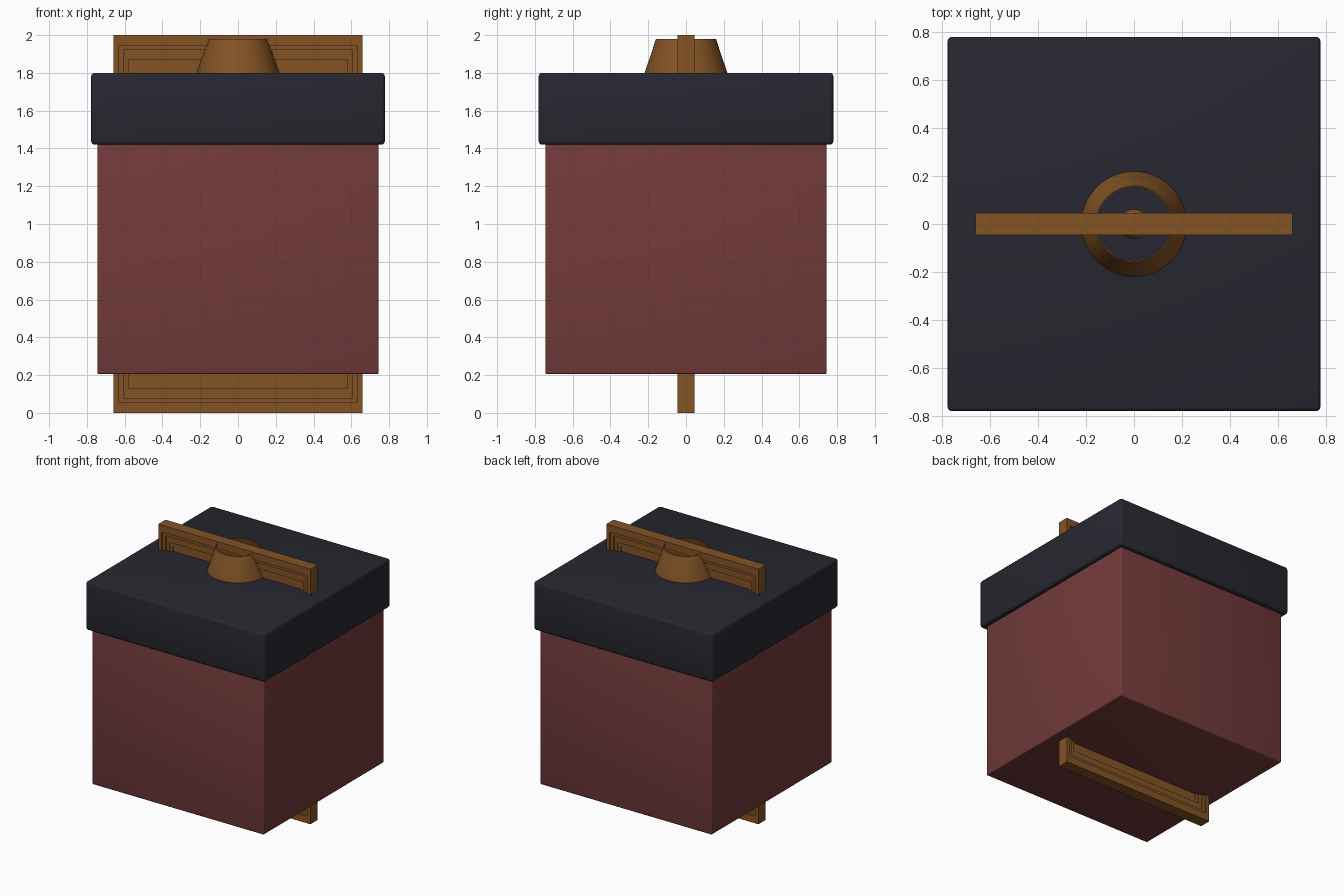
import bpy, bmesh, math

if "Cube" in bpy.data.objects:
    bpy.data.objects.remove(bpy.data.objects["Cube"])


def material(name, rgb):
    m = bpy.data.materials.new(name)
    m.diffuse_color = (*rgb, 1)
    m.use_nodes = True
    m.node_tree.nodes["Principled BSDF"].inputs["Base Color"].default_value = m.diffuse_color
    return m


RED = material("dull red", (0.17, 0.042, 0.042))
NAVY = material("dark navy", (0.02, 0.02, 0.03))
GOLD = material("bronze", (0.23, 0.088, 0.018))


def add_object(name, bm, mat):
    bmesh.ops.recalc_face_normals(bm, faces=bm.faces)
    me = bpy.data.meshes.new(name)
    bm.to_mesh(me)
    bm.free()
    me.materials.append(mat)
    ob = bpy.data.objects.new(name, me)
    bpy.context.collection.objects.link(ob)
    return ob


def smooth(ob, angle=30):
    bpy.ops.object.select_all(action='DESELECT')
    ob.select_set(True)
    bpy.context.view_layer.objects.active = ob
    bpy.ops.object.shade_smooth_by_angle(angle=math.radians(angle))


def box(name, hx, hy, z0, z1, mat, bevel):
    bm = bmesh.new()
    bmesh.ops.create_cube(bm, size=1)
    for v in bm.verts:
        v.co = (v.co.x * 2 * hx, v.co.y * 2 * hy, z0 + (v.co.z + 0.5) * (z1 - z0))
    bmesh.ops.bevel(bm, geom=list(bm.edges), offset=bevel, segments=3,
                    profile=0.5, affect='EDGES')
    smooth(add_object(name, bm, mat))


def revolve(name, profile, mat, n=48):
    bm = bmesh.new()
    rings = [[bm.verts.new((r * math.cos(2 * math.pi * i / n),
                            r * math.sin(2 * math.pi * i / n), z))
              for i in range(n)] for r, z in profile]
    for a, b in zip(rings, rings[1:]):
        for i in range(n):
            j = (i + 1) % n
            bm.faces.new((a[i], a[j], b[j], b[i]))
    bm.faces.new(rings[0])
    bm.faces.new(rings[-1])
    smooth(add_object(name, bm, mat), 35)


# Box body and lid
box("box_body", 0.745, 0.745, 0.205, 1.44, RED, 0.01)
box("box_lid", 0.777, 0.78, 1.42, 1.80, NAVY, 0.018)

# Upright band around the box, stepping inward on front and back
steps = [(0.0, 0.0, 0.045), (0.03, 0.055, 0.045), (0.03, 0.055, 0.033),
         (0.055, 0.08, 0.033), (0.055, 0.08, 0.023), (0.08, 0.13, 0.023),
         (0.08, 0.13, 0.014), (0.105, 0.155, 0.014), (0.105, 0.155, 0.007)]
loops = [(ix, iz, -y) for ix, iz, y in reversed(steps)] + steps
bm = bmesh.new()
rings = []
for ix, iz, y in loops:
    hx = 0.66 - ix
    rings.append([bm.verts.new(p) for p in (
        (-hx, y, iz), (hx, y, iz), (hx, y, 2 - iz), (-hx, y, 2 - iz))])
for a, b in zip(rings, rings[1:]):
    for i in range(4):
        j = (i + 1) % 4
        bm.faces.new((a[i], a[j], b[j], b[i]))
bm.faces.new(rings[0])
bm.faces.new(rings[-1])
add_object("stepped_band", bm, GOLD)

# Open tapered collar on the lid, with a small knob inside
revolve("tapered_collar", [(0.215, 1.79), (0.221, 1.79), (0.219, 1.80),
                           (0.185, 1.90), (0.159, 1.98), (0.154, 1.98),
                           (0.18, 1.90), (0.214, 1.80)], GOLD)
revolve("collar_knob", [(0.045, 1.79), (0.062, 1.82), (0.062, 1.85),
                        (0.045, 1.88), (0.02, 1.895)], GOLD, 24)
